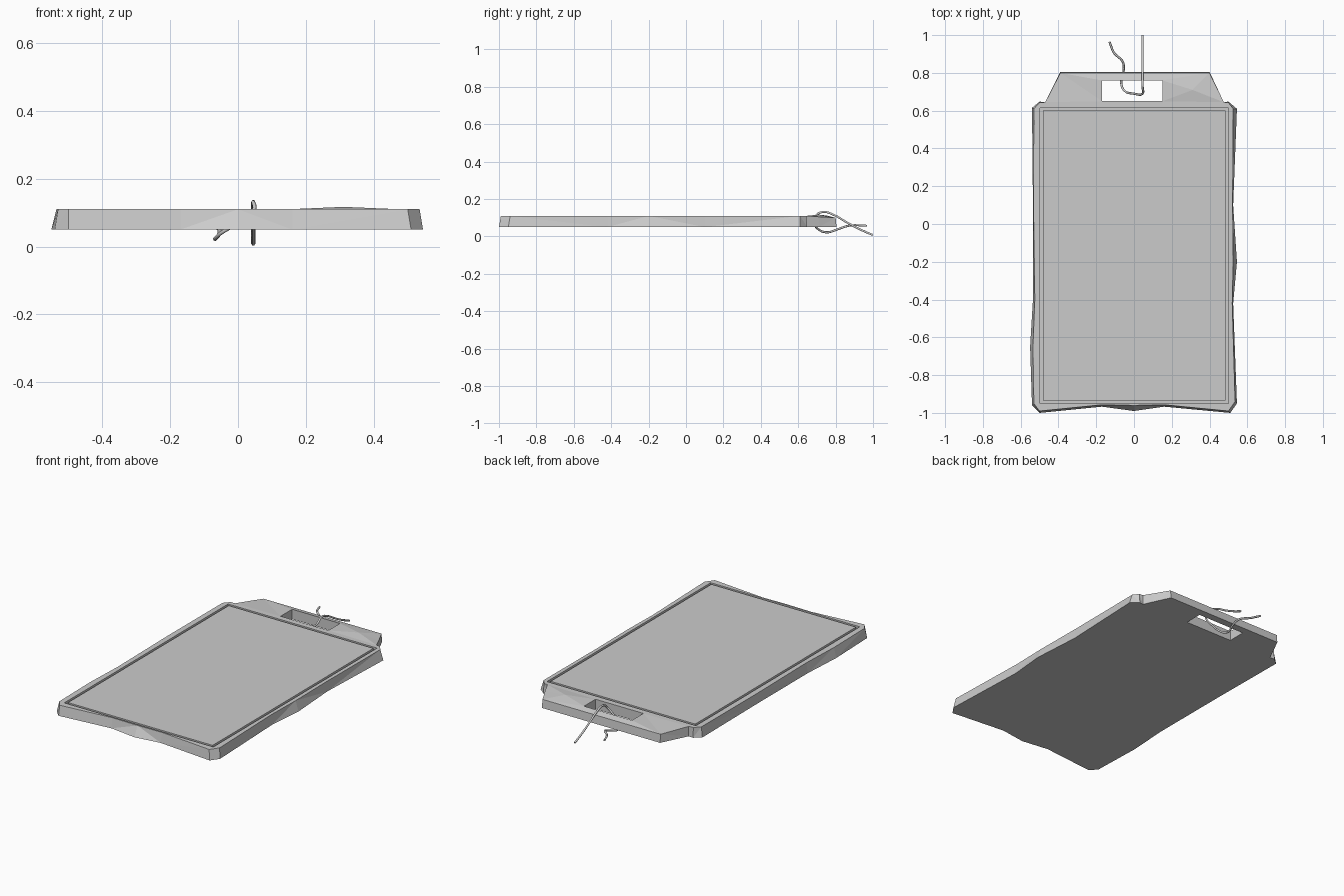
import bpy, bmesh

if "Cube" in bpy.data.objects:
    bpy.data.objects.remove(bpy.data.objects["Cube"])

Z0, Z1 = 0.05, 0.11


def make_object(name, bm):
    bmesh.ops.recalc_face_normals(bm, faces=bm.faces)
    mesh = bpy.data.meshes.new(name)
    bm.to_mesh(mesh)
    bm.free()
    ob = bpy.data.objects.new(name, mesh)
    bpy.context.collection.objects.link(ob)
    return ob


# Board: rough-hewn outline (x, y of lower edge; shift of upper edge)
body = [(-.50, -1, 0, .01), (-.17, -.967, 0, .01), (0, -.99, 0, .03),
        (.16, -.967, 0, .01), (.51, -1, -.01, .01), (.545, -.95, -.01, .01),
        (.525, -.42, -.005, 0), (.545, -.2, -.02, 0), (.525, .1, -.003, 0),
        (.545, .61, -.02, 0), (.50, .648, 0, -.005), (.475, .645, 0, 0),
        (.15, .65, 0, 0), (-.17, .65, 0, 0), (-.47, .645, 0, 0),
        (-.50, .648, 0, -.005), (-.54, .615, .01, -.005), (-.535, .1, .003, 0),
        (-.535, -.4, .01, 0), (-.55, -.65, .015, 0), (-.54, -.96, .01, .01)]
handle = [(.40, .805, 0, -.005), (.15, .76, 0, 0), (-.17, .76, 0, 0),
          (-.39, .805, 0, -.005), (.31, .71, 0, 0), (.445, .71, 0, 0)]
top_z = {21: .10, 24: .10, 25: .117, 26: .105}
faces = [list(range(21)), (14, 13, 23, 24), (23, 22, 21, 24), (12, 11, 25),
         (11, 26, 25), (26, 21, 25), (21, 22, 25), (22, 12, 25)]

bm = bmesh.new()
low = [bm.verts.new((x, y, Z0)) for x, y, dx, dy in body + handle]
high = [bm.verts.new((x + dx, y + dy, top_z.get(i, Z1)))
        for i, (x, y, dx, dy) in enumerate(body + handle)]
edges = {(f[i], f[(i + 1) % len(f)]) for f in faces for i in range(len(f))}
for f in faces:
    bm.faces.new([high[i] for i in f])
    bm.faces.new([low[i] for i in reversed(f)])
# side walls on every open edge, including the grip hole
for a, b in sorted(edges):
    if (b, a) not in edges:
        bm.faces.new((low[a], low[b], high[b], high[a]))
bmesh.ops.triangulate(bm, faces=[f for f in bm.faces if len(f.verts) == 4])
board = make_object("cutting_board", bm)

# Juice groove: rectangular frame cutter
bm = bmesh.new()
rings = []
for inset, z in ((0, .095), (0, .13), (.015, .13), (.015, .095)):
    x0, x1, y0, y1 = -.497 + inset, .50 - inset, -.95 + inset, .615 - inset
    rings.append([bm.verts.new((x, y, z)) for x, y in
                  ((x0, y0), (x1, y0), (x1, y1), (x0, y1))])
for k in range(4):
    a, b = rings[k], rings[(k + 1) % 4]
    for i in range(4):
        j = (i + 1) % 4
        bm.faces.new((a[i], a[j], b[j], b[i]))
cutter = make_object("groove_cutter", bm)
cutter.hide_render = True
cutter.hide_viewport = True
cutter.display_type = 'WIRE'
mod = board.modifiers.new("groove", 'BOOLEAN')
mod.operation = 'DIFFERENCE'
mod.solver = 'EXACT'
mod.object = cutter

# Hanging cord looped through the grip hole
path = [(-.13, .965, .057), (-.105, .905, .06), (-.06, .86, .055),
        (-.055, .81, .038), (-.068, .75, .022), (-.05, .705, .04),
        (0, .69, .07), (.045, .69, .105), (.045, .73, .131),
        (.045, .79, .115), (.045, .86, .075), (.045, .93, .038),
        (.045, .998, .008)]
curve = bpy.data.curves.new("cord", 'CURVE')
curve.dimensions = '3D'
curve.bevel_depth = .006
curve.bevel_resolution = 1
curve.resolution_u = 4
curve.use_fill_caps = True
spline = curve.splines.new('BEZIER')
spline.bezier_points.add(len(path) - 1)
for p, co in zip(spline.bezier_points, path):
    p.co = co
    p.handle_left_type = p.handle_right_type = 'AUTO'
cord = bpy.data.objects.new("cord", curve)
bpy.context.collection.objects.link(cord)
